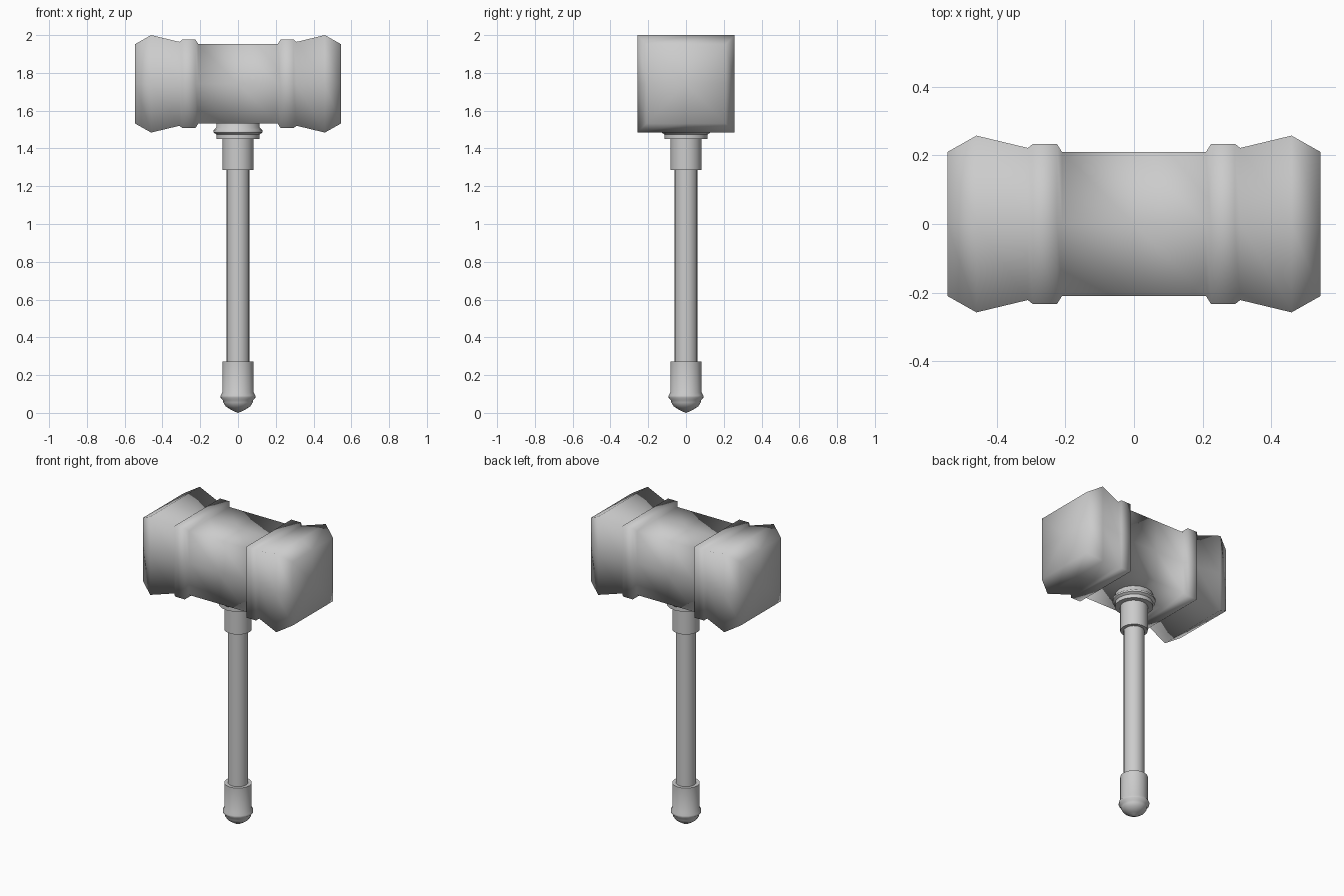
import bpy, bmesh
from math import cos, sin, tau

if "Cube" in bpy.data.objects:
    bpy.data.objects.remove(bpy.data.objects["Cube"])


def loft(name, rings, caps=True):
    """Skin a list of equal-length vertex rings into a closed smooth part."""
    bm = bmesh.new()
    loops = [[bm.verts.new(p) for p in ring] for ring in rings]
    for a, b in zip(loops, loops[1:]):
        n = len(a)
        for i in range(n):
            bm.faces.new((a[i], a[(i + 1) % n], b[(i + 1) % n], b[i]))
    if caps:
        for loop in (loops[0], loops[-1]):
            c = sum((v.co for v in loop), loop[0].co * 0) / len(loop)
            centre = bm.verts.new(c)
            for i in range(len(loop)):
                bm.faces.new((loop[i], loop[(i + 1) % len(loop)], centre))
    bmesh.ops.remove_doubles(bm, verts=bm.verts, dist=0.0001)
    bmesh.ops.recalc_face_normals(bm, faces=bm.faces)
    me = bpy.data.meshes.new(name)
    bm.to_mesh(me)
    bm.free()
    for p in me.polygons:
        p.use_smooth = True
    ob = bpy.data.objects.new(name, me)
    bpy.context.collection.objects.link(ob)
    return ob


def turned(name, profile, sides=16):
    """Round part about the z axis from (radius, z) points."""
    return loft(name, [[(r * cos(tau * i / sides), r * sin(tau * i / sides), z)
                        for i in range(sides)] for r, z in profile])


# Hammer head: square sections along x, mirrored about the centre
CZ = 1.742
half = [(0.0, 0.21), (0.21, 0.21), (0.225, 0.234), (0.295, 0.234),
        (0.31, 0.222), (0.46, 0.258), (0.545, 0.21)]
stations = [(-x, h) for x, h in reversed(half[1:])] + half
square = [(-1, -1), (0, -1), (1, -1), (1, 0), (1, 1), (0, 1), (-1, 1), (-1, 0)]
loft("hammer_head", [[(x, u * h, CZ + v * h) for u, v in square]
                     for x, h in stations])

# Shaft
turned("shaft", [(0.062, 0.2), (0.062, 1.35)])

# Pommel with rounded tip and bead
turned("pommel", [(0.03, 0.012), (0.065, 0.035), (0.078, 0.055), (0.08, 0.068),
                  (0.092, 0.08), (0.092, 0.092), (0.083, 0.108),
                  (0.083, 0.272)])
turned("pommel_tip", [(0.001, 0.0), (0.032, 0.0135)])

# Upper sleeve and flanged collar below the head
turned("upper_sleeve", [(0.083, 1.285), (0.083, 1.46)])
turned("collar", [(0.115, 1.45), (0.115, 1.475), (0.13, 1.485), (0.13, 1.497),
                  (0.115, 1.51), (0.115, 1.56)])

# Crisp edges on the turned parts
for ob in bpy.context.collection.objects:
    ob.select_set(ob.name != "hammer_head")
    if ob.name != "hammer_head":
        bpy.context.view_layer.objects.active = ob
bpy.ops.object.shade_smooth_by_angle(angle=0.9)
